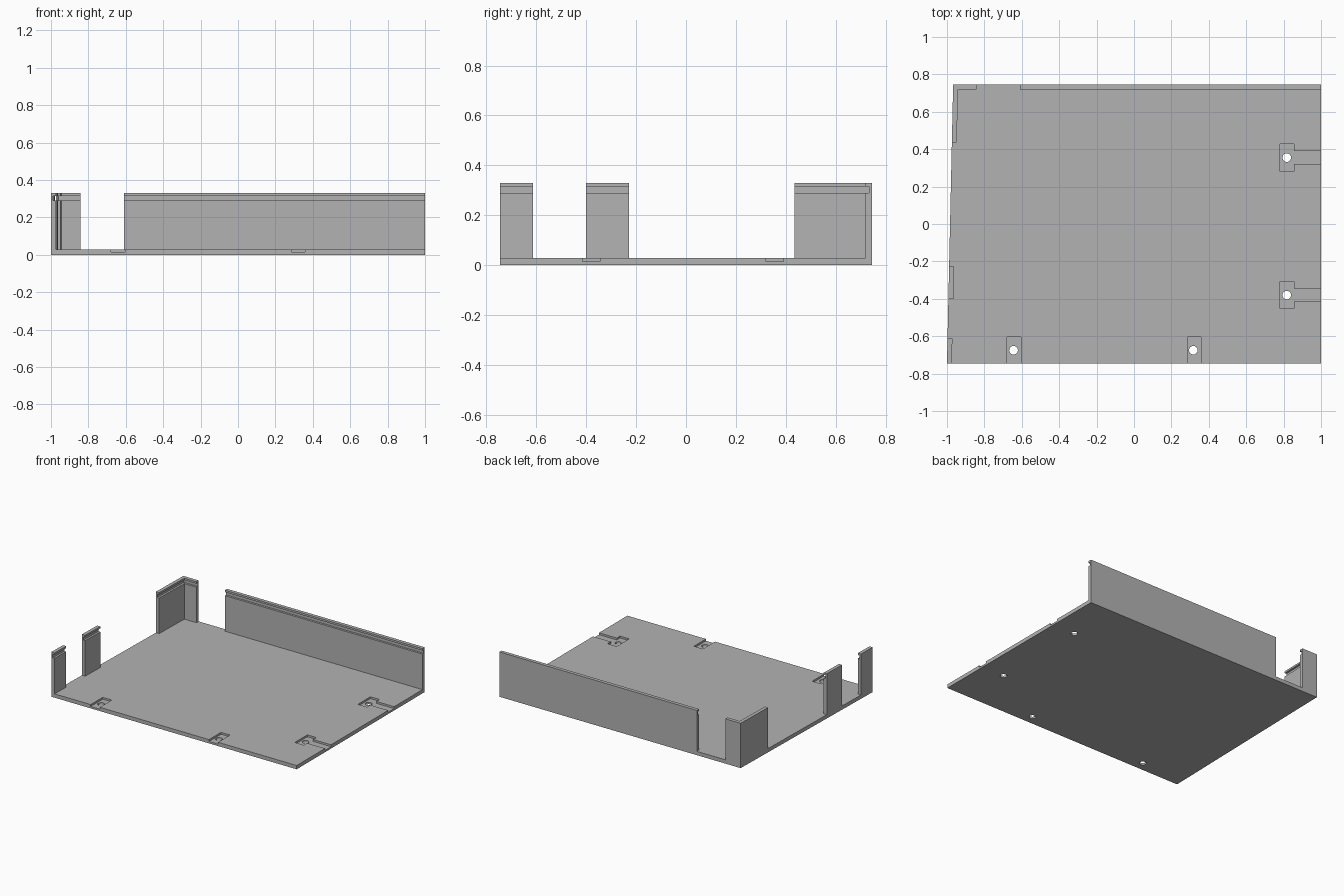
import bpy
import bmesh
from math import cos, sin, tau
from mathutils import Vector

cube = bpy.data.objects.get("Cube")
if cube:
    bpy.data.objects.remove(cube, do_unlink=True)

FLOOR, POCKET, TOP = 0.028, 0.014, 0.33
FRONT, BACK, RIGHT = -0.745, 0.745, 1.0
THICK, GROOVE = 0.026, 0.011

grey = bpy.data.materials.new("plain grey")
grey.use_nodes = True
colour = (0.45, 0.45, 0.45, 1)
grey.diffuse_color = colour
grey.node_tree.nodes["Principled BSDF"].inputs["Base Color"].default_value = colour


def loft(name, rings):
    """Skin a list of closed rings and cap both ends."""
    bm = bmesh.new()
    loops = [[bm.verts.new(p) for p in ring] for ring in rings]
    n = len(loops[0])
    for a, b in zip(loops, loops[1:]):
        for i in range(n):
            j = (i + 1) % n
            bm.faces.new((a[i], a[j], b[j], b[i]))
    bm.faces.new(loops[0][::-1])
    bm.faces.new(loops[-1])
    bmesh.ops.recalc_face_normals(bm, faces=bm.faces)
    mesh = bpy.data.meshes.new(name)
    bm.to_mesh(mesh)
    bm.free()
    mesh.materials.append(grey)
    obj = bpy.data.objects.new(name, mesh)
    bpy.context.collection.objects.link(obj)
    return obj


def prism(name, outline, z0, z1):
    return loft(name, [[(x, y, z) for x, y in outline] for z in (z0, z1)])


def cut(target, outline, z0, z1):
    cutter = prism("cutter", outline, z0, z1)
    cutter.hide_render = True
    mod = target.modifiers.new("cut", 'BOOLEAN')
    mod.operation, mod.solver, mod.object = 'DIFFERENCE', 'EXACT', cutter
    bpy.context.view_layer.objects.active = target
    bpy.ops.object.modifier_apply(modifier=mod.name)
    bpy.data.objects.remove(cutter, do_unlink=True)


def left_edge(y):
    """The left side leans slightly inward towards the back."""
    return -1 + 0.033 * (y - FRONT) / (BACK - FRONT)


def wall(name, stations):
    """Sweep the grooved wall section; a station is an outer point and inward direction."""
    section = [(0, FLOOR), (THICK, FLOOR), (THICK, 0.29), (GROOVE, 0.29),
               (GROOVE, 0.316), (THICK, 0.316), (THICK, TOP), (0, TOP)]
    loft(name, [[(x + dx * d, y + dy * d, z) for d, z in section]
                for (x, y), (dx, dy) in stations])


# Floor plate
base = prism("base_plate", [(-1, FRONT), (RIGHT, FRONT), (RIGHT, BACK),
                            (left_edge(BACK), BACK)], 0, FLOOR)

# Front pockets, open at the front edge
for x in (-0.642, 0.322):
    cut(base, [(x - 0.037, FRONT - 0.1), (x + 0.037, FRONT - 0.1),
               (x + 0.037, -0.605), (x - 0.037, -0.605)], POCKET, 0.1)

# T-shaped side pockets, open at the side edge
for y in (-0.38, 0.355):
    half = [(0.78, 0.073), (0.855, 0.073), (0.855, 0.035), (1.1, 0.035)]
    cut(base, [(x, y + h) for x, h in half] + [(x, y - h) for x, h in half[::-1]],
        POCKET, 0.1)

# Screw holes
for x, y in ((-0.644, -0.675), (0.317, -0.675), (0.817, -0.38), (0.817, 0.355)):
    cut(base, [(x + 0.023 * cos(tau * i / 24), y + 0.023 * sin(tau * i / 24))
               for i in range(24)], -0.1, 0.1)

# Left wall tabs
for name, y0, y1 in (("front_left_tab", FRONT, -0.613), ("middle_left_tab", -0.4, -0.228)):
    wall(name, [((left_edge(y), y), (1, 0)) for y in (y0, y1)])

# Corner wall and long back wall
wall("corner_wall", [((left_edge(0.435), 0.435), (1, 0)),
                     ((left_edge(BACK), BACK), (1, -1)),
                     ((-0.842, BACK), (0, -1))])
wall("back_wall", [((-0.61, BACK), (0, -1)), ((RIGHT, BACK), (0, -1))])
